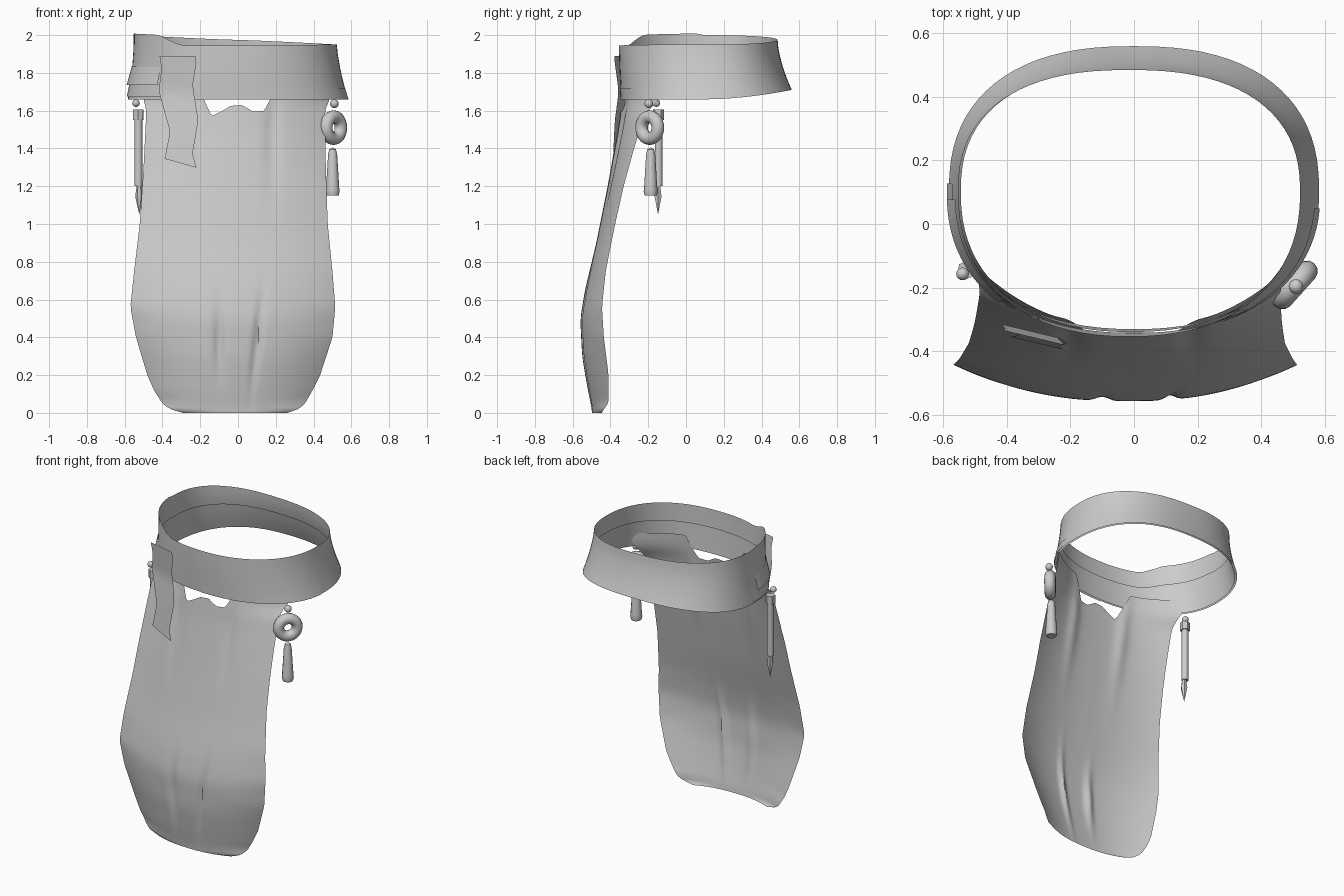
import bpy, bmesh, math
from mathutils import Vector

if "Cube" in bpy.data.objects:
    bpy.data.objects.remove(bpy.data.objects["Cube"])

grey = bpy.data.materials.new("cloth grey")
grey.diffuse_color = (0.6, 0.6, 0.6, 1)
grey.use_nodes = True
grey.node_tree.nodes["Principled BSDF"].inputs["Base Color"].default_value = grey.diffuse_color


def finish(ob, name, angle=40):
    ob.name = name
    ob.data.materials.append(grey)
    bpy.ops.object.select_all(action='DESELECT')
    ob.select_set(True)
    bpy.context.view_layer.objects.active = ob
    bpy.ops.object.shade_smooth_by_angle(angle=math.radians(angle))
    return ob


def sheet(name, fn, nu, nv, closed=False):
    """Surface from fn(u, v), u and v in 0..1."""
    bm = bmesh.new()
    cols = nu if closed else nu + 1
    g = [[bm.verts.new(fn(i / nu, j / nv)) for i in range(cols)] for j in range(nv + 1)]
    for j in range(nv):
        for i in range(nu):
            k = (i + 1) % cols
            bm.faces.new((g[j][i], g[j][k], g[j + 1][k], g[j + 1][i]))
    me = bpy.data.meshes.new(name)
    bm.to_mesh(me)
    bm.free()
    ob = bpy.data.objects.new(name, me)
    bpy.context.collection.objects.link(ob)
    return finish(ob, name)


def lathe(name, pts, loc, sides, turn=0):
    """Closed turned shape from (radius, z) points."""
    def fn(u, v):
        r, z = pts[round(v * (len(pts) - 1))]
        a = 2 * math.pi * u + turn
        return (loc[0] + r * math.cos(a), loc[1] + r * math.sin(a), z)
    return sheet(name, fn, sides, len(pts) - 1, True)


def lerp(table, z):
    """Smoothly read a (z, value) table, rising z."""
    for (z0, a), (z1, b) in zip(table, table[1:]):
        if z <= z1:
            return a + (b - a) * max(0, (z - z0) / (z1 - z0))
    return table[-1][1]


def power(c, n):
    return math.copysign(abs(c) ** (2 / n), c)


# Waist belt: rounded ring that flares toward its lower edge
def belt_point(th, t, off=0.0):
    c, s = math.cos(th), math.sin(th)
    k = (1 - t) ** 1.6
    n = 2.4 if s > 0 else 2.25
    a = 0.538 + 0.045 * k + off
    b = (0.385 + 0.075 * k if s > 0 else 0.455 - 0.012 * k) + off
    x = a * power(c, n) - 0.015 * t
    y = 0.10 + b * power(s, n)
    top = 1.975 - 0.025 * c
    if s < 0:
        f = min(1, max(0, (x + 0.42) / 0.12))
        top += (1.945 - top) * f if x < 0 else (1.945 - top) * -s
        if x < -0.3:
            top += 0.008 * (1 - f)
    low = 1.66 + 0.05 * max(0, s) ** 1.5
    return (x, y, low + (top - low) * t)


def arc(name, a0, a1, t0, t1, off0, off1):
    def fn(u, v):
        th = math.radians(a0 + (a1 - a0) * u)
        return belt_point(th, t0 + (t1 - t0) * v, off0 + (off1 - off0) * v)
    return sheet(name, fn, 24, 3)


sheet("waist_belt", lambda u, v: belt_point(2 * math.pi * u, v), 80, 7, True)
sheet("inner_band", lambda u, v: belt_point(2 * math.pi * u, 0.6 * v, -0.012), 80, 4, True)
arc("right_hem_wrap", 268, 355, 0.0, 0.2, 0.004, 0.003)
arc("left_hem_wrap", 178, 232, 0.04, 0.3, 0.008, 0.003)
arc("left_upper_wrap", 182, 226, 0.22, 0.5, 0.018, 0.003)

# Front cloth: hanging panel, tables read as (height, value)
LEFT = [(0, -0.29), (0.02, -0.36), (0.05, -0.40), (0.12, -0.445), (0.2, -0.48), (0.4, -0.54),
        (0.56, -0.57), (0.75, -0.55), (1.0, -0.52), (1.3, -0.50), (1.6, -0.485), (1.66, -0.50), (1.75, -0.51)]
RIGHT = [(0, 0.26), (0.02, 0.32), (0.05, 0.355), (0.12, 0.395), (0.2, 0.435), (0.4, 0.50),
         (0.56, 0.515), (0.75, 0.50), (1.0, 0.475), (1.3, 0.465), (1.6, 0.46), (1.66, 0.485), (1.75, 0.50)]
MID_Y = [(0, -0.495), (0.15, -0.525), (0.3, -0.55), (0.5, -0.56), (0.65, -0.535), (0.9, -0.475),
         (1.2, -0.415), (1.5, -0.36), (1.75, -0.325)]
EDGE_Y = [(0, -0.45), (0.05, -0.41), (0.2, -0.41), (0.4, -0.435), (0.56, -0.445), (0.75, -0.425),
          (1.0, -0.375), (1.2, -0.33), (1.4, -0.275), (1.58, -0.22), (1.66, -0.14), (1.75, -0.12)]
NOTCH = [(-0.22, 1.75), (-0.185, 1.67), (-0.14, 1.57), (-0.08, 1.60), (-0.04, 1.625), (0.02, 1.63),
         (0.08, 1.595), (0.14, 1.60), (0.175, 1.67), (0.21, 1.75)]


def soft(table, z, w=0.04):
    return sum(lerp(table, min(1.75, max(0, z + d * w))) for d in (-1, -0.5, 0, 0.5, 1)) / 5


def fold(x, z, x0, w, z0, h, depth):
    return depth * math.exp(-((x - x0) / w) ** 2 - ((z - z0) / h) ** 2)


def cloth_point(u, v):
    z = 1.75 * (v ** 1.35 if v < 0.3 else 0.3 ** 1.35 + (v - 0.3) / 0.7 * (1 - 0.3 ** 1.35))
    s = 2 * u - 1
    lx, rx = lerp(LEFT, z), lerp(RIGHT, z)
    x = lx + (rx - lx) * u
    if z > 1.35:
        z = 1.35 + (z - 1.35) * (lerp(NOTCH, x) - 1.35) / 0.4
    mid, edge = soft(MID_Y, z), soft(EDGE_Y, z, 0.02)
    y = mid + (edge - mid) * abs(s) ** 2.4
    # gentle hanging folds
    y += fold(x, z, -0.10, 0.025, 0.38, 0.18, 0.02)
    lean = 0.06 + 0.11 * z
    y += fold(x, z, lean, 0.02, 0.38, 0.22, 0.02)
    y += fold(x, z, -0.2, 0.04, 1.45, 0.3, 0.012) + fold(x, z, 0.18, 0.04, 1.45, 0.3, 0.012)
    return (x, y, z)


sheet("front_cloth", cloth_point, 72, 60)

# Hanging strip tucked over the belt
STRIP_L = [(1.33, -0.388), (1.48, -0.36), (1.57, -0.385), (1.7, -0.42), (1.82, -0.405), (1.89, -0.415)]
STRIP_R = [(1.33, -0.22), (1.40, -0.24), (1.57, -0.21), (1.74, -0.24), (1.86, -0.22), (1.89, -0.225)]
STRIP_Y = [(1.33, -0.36), (1.5, -0.345), (1.7, -0.325), (1.89, -0.345)]


def strip_point(u, v):
    z = 1.33 + 0.56 * v
    x = lerp(STRIP_L, z) * (1 - u) + lerp(STRIP_R, z) * u
    y = lerp(STRIP_Y, z) - 0.24 * (x + 0.32) - 0.012
    return (x, y, z + (0.015 - 0.047 * u) * (1 - v))


sheet("hanging_strip", strip_point, 6, 16)


def bead(name, loc, r):
    bpy.ops.mesh.primitive_uv_sphere_add(segments=16, ring_count=10, radius=r, location=loc)
    finish(bpy.context.object, name)


# Left ornament: bead, cap and pointed rod
bead("left_bead", (-0.54, -0.2, 1.64), 0.02)
bpy.data.objects["left_bead"].location.y = -0.157
P = (-0.527, -0.145)
lathe("left_cap", [(0, 1.55), (0.03, 1.55), (0.03, 1.605), (0, 1.605)], P, 6, 0.4)
lathe("left_rod", [(0, 1.20), (0.021, 1.20), (0.021, 1.55), (0, 1.55)], P, 10)
lathe("left_point", [(0, 1.05), (0.021, 1.145), (0.014, 1.20), (0, 1.20)], (-0.523, -0.148), 6)

# Right ornament: bead, ring and tassel
bead("right_bead", (0.51, -0.197, 1.637), 0.023)
side = Vector((1, -0.9, 0))
bpy.ops.mesh.primitive_torus_add(location=(0.506, -0.192, 1.51), major_radius=0.058, minor_radius=0.034,
                                 major_segments=24, minor_segments=12,
                                 rotation=side.to_track_quat('Z', 'Y').to_euler())
finish(bpy.context.object, "right_ring")
lathe("right_tassel", [(0, 1.15), (0.032, 1.15), (0.037, 1.172), (0.035, 1.19), (0.024, 1.37),
                       (0.018, 1.395), (0, 1.405)], (0.501, -0.187), 12)
